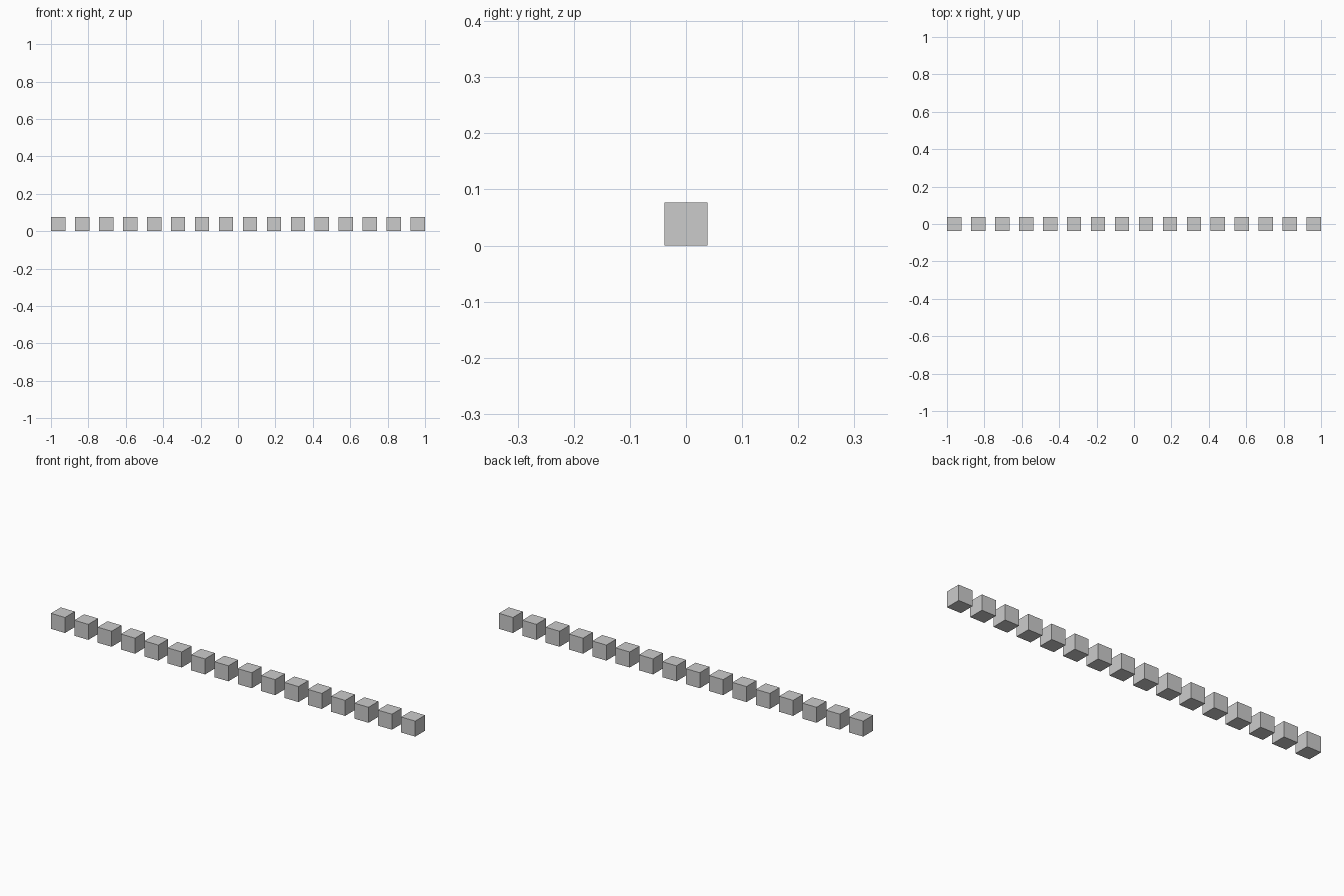
import bpy

if "Cube" in bpy.data.objects:
    bpy.data.objects.remove(bpy.data.objects["Cube"])

COUNT = 16
SIZE = 1 / 13             # cube edge
STEP = SIZE * 5 / 3       # centre-to-centre spacing, giving a 2 unit row

# Row of evenly spaced cubes standing on the ground
for i in range(COUNT):
    x = (i - (COUNT - 1) / 2) * STEP
    bpy.ops.mesh.primitive_cube_add(size=SIZE, location=(x, 0, SIZE / 2))
    bpy.context.object.name = f"cube_{i + 1:02d}"
